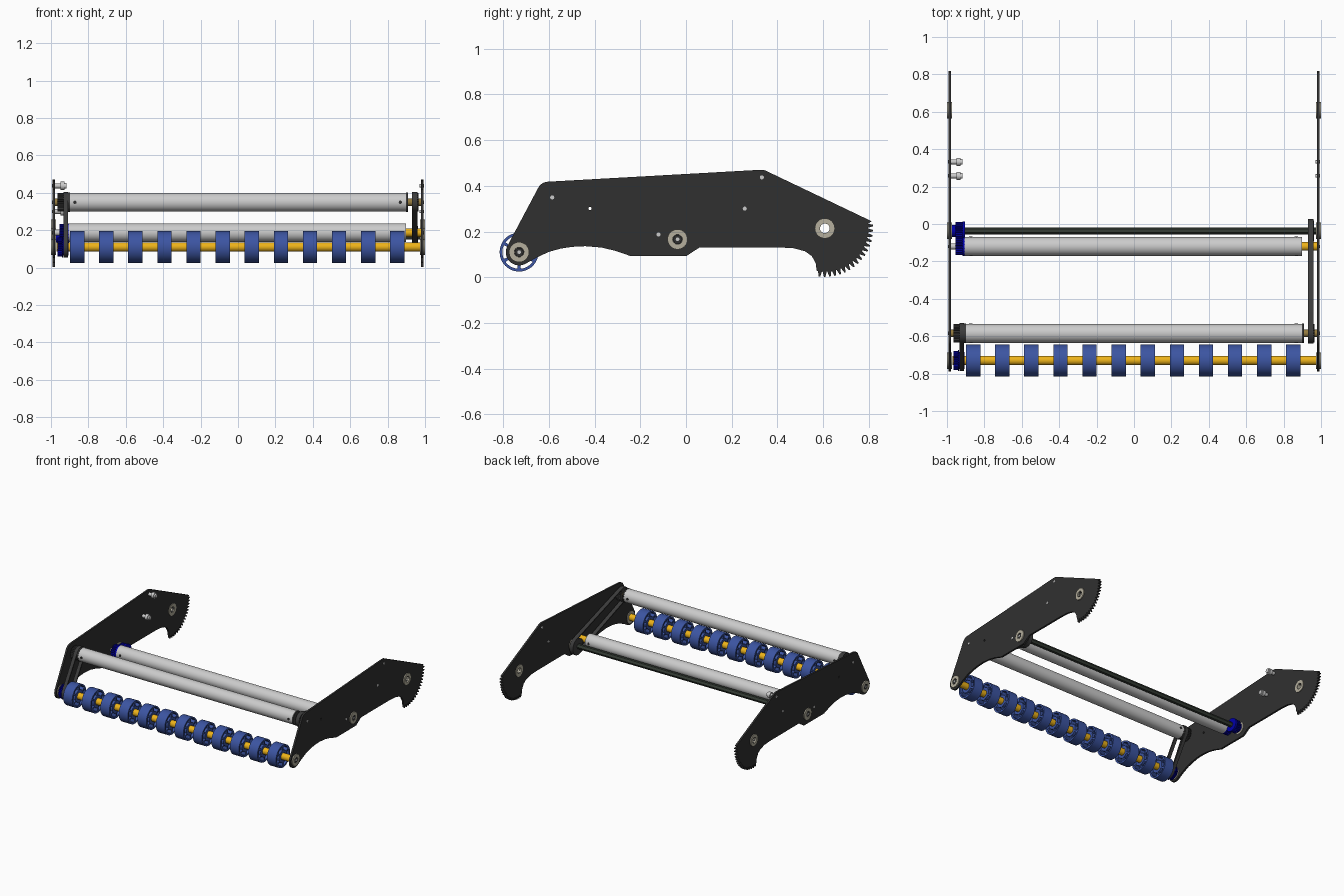
import bpy, bmesh
from math import sin, cos, pi, radians, acos, atan2, hypot
from mathutils import Matrix

if "Cube" in bpy.data.objects:
    bpy.data.objects.remove(bpy.data.objects["Cube"])

COLORS = {
    "black": (0.03, 0.03, 0.03, 1), "rubber": (0.045, 0.045, 0.045, 1),
    "blue": (0.045, 0.09, 0.36, 1), "deep_blue": (0.0, 0.0, 0.4, 1),
    "yellow": (0.85, 0.45, 0.01, 1), "beige": (0.46, 0.43, 0.34, 1),
    "shaft": (0.035, 0.045, 0.035, 1), "brass": (0.3, 0.2, 0.05, 1),
}
MATS = {}
for key, col in COLORS.items():
    MATS[key] = bpy.data.materials.new(key)
    MATS[key].diffuse_color = col


# ---- 2D profile helpers, all in the (y, z) plane ----
def arc(c, r, a0, a1, n):
    return [(c[0] + r * cos(a0 + (a1 - a0) * i / n), c[1] + r * sin(a0 + (a1 - a0) * i / n))
            for i in range(n + 1)]


def circle(c, r, n=32):
    return arc(c, r, 0, 2 * pi, n)[:-1]


def teeth(c, r_root, r_tip, a0, pitch, count):
    pts = []
    for i in range(count):
        for f, r in ((0.0, r_root), (0.28, r_tip), (0.55, r_tip), (0.83, r_root)):
            a = a0 + pitch * (i + f)
            pts.append((c[0] + r * cos(a), c[1] + r * sin(a)))
    return pts


def gear(c, r_root, r_tip, count):
    return teeth(c, r_root, r_tip, 0, 2 * pi / count, count)


def belt_loop(c1, r1, c2, r2):
    dy, dz = c2[0] - c1[0], c2[1] - c1[1]
    d, a = atan2(dz, dy), acos((r1 - r2) / hypot(dy, dz))
    return arc(c1, r1, d + a, d + 2 * pi - a, 24) + arc(c2, r2, d - a, d + a, 24)


# ---- extrude closed loops (first outline, then holes) from x0 to x1 ----
def extrude(name, loops, x0, x1, color=None):
    cu = bpy.data.curves.new(name, 'CURVE')
    cu.dimensions, cu.fill_mode = '2D', 'BOTH'
    cu.extrude = abs(x1 - x0) / 2
    for pts in loops:
        sp = cu.splines.new('POLY')
        sp.points.add(len(pts) - 1)
        for p, (y, z) in zip(sp.points, pts):
            p.co = (y, z, 0, 1)
        sp.use_cyclic_u = True
    tmp = bpy.data.objects.new(name + "_curve", cu)
    bpy.context.collection.objects.link(tmp)
    dg = bpy.context.evaluated_depsgraph_get()
    me = bpy.data.meshes.new_from_object(tmp.evaluated_get(dg))
    bpy.data.objects.remove(tmp)
    me.transform(Matrix(((0, 0, 1, (x0 + x1) / 2), (1, 0, 0, 0), (0, 1, 0, 0), (0, 0, 0, 1))))
    bm = bmesh.new()
    bm.from_mesh(me)
    bmesh.ops.remove_doubles(bm, verts=bm.verts, dist=1e-5)
    bmesh.ops.recalc_face_normals(bm, faces=bm.faces)
    bm.to_mesh(me)
    bm.free()
    me.shade_smooth()
    me.set_sharp_from_angle(angle=radians(30))
    me.materials.clear()
    if color:
        me.materials.append(MATS[color])
    ob = bpy.data.objects.new(name, me)
    bpy.context.collection.objects.link(ob)
    return ob


def rod(name, c, r, x0, x1, color=None, n=32, bore=0):
    return extrude(name, [circle(c, r, n)] + ([circle(c, bore, n)] if bore else []), x0, x1, color)


# ---- axis positions (y, z) ----
FRONT, UPPER = (-0.73, 0.11), (-0.585, 0.349)
MID, DRIVE, PIVOT = (-0.12, 0.187), (-0.037, 0.166), (0.607, 0.214)
PEGS = ((0.257, 0.30), (0.332, 0.437))

# ---- side plates with rear gear sector ----
outline = arc(FRONT, 0.058, radians(300), radians(152), 14)
outline += arc((-0.602, 0.368), 0.05, radians(152), radians(93), 8)
outline += [(0.325, 0.47), (0.345, 0.468), (0.812, 0.245)]
outline += teeth(PIVOT, 0.19, 0.212, radians(6), radians(-106 / 17), 17)
outline += [(0.571, 0.03), (0.568, 0.06), (0.55, 0.093), (0.52, 0.114), (0.47, 0.127), (0.40, 0.131),
            (0.06, 0.131), (0.0, 0.092), (-0.24, 0.092), (-0.31, 0.116), (-0.37, 0.13),
            (-0.44, 0.136), (-0.5, 0.133), (-0.55, 0.125), (-0.6, 0.111), (-0.65, 0.088)]
for s, side in ((-1, "left"), (1, "right")):
    extrude(side + "_plate", [outline, circle(PIVOT, 0.021), circle((-0.42, 0.301), 0.007, 16)],
            s * 0.978, s * 0.992, "black")
    # bearings in the plate
    for label, c in (("front", FRONT), ("drive", DRIVE), ("pivot", PIVOT)):
        rod(f"{side}_{label}_bearing", c, 0.044, s * 0.974, s * 1.0, "beige", bore=0.021)
        if label != "pivot":
            rod(f"{side}_{label}_bearing_core", c, 0.021, s * 0.974, s * 0.999, "black", 6)
            rod(f"{side}_{label}_bearing_screw", c, 0.008, s * 0.98, s * 1.0, None, 16)
    # bolts seen on the outer face
    for i, c in enumerate((UPPER, MID) + PEGS):
        rod(f"{side}_plate_bolt_{i}", c, 0.009, s * 0.97, s * 0.994, None, 16)
    # upper roller end: axle and toothed pulley with flange
    rod(side + "_upper_axle", UPPER, 0.02, s * 0.90, s * 0.978, "brass")
    extrude(side + "_upper_pulley", [gear(UPPER, 0.043, 0.05, 24)], s * 0.93, s * 0.966, "rubber")
    rod(side + "_upper_flange", UPPER, 0.052, s * 0.898, s * 0.908, "rubber")

# ---- grey cross rollers ----
rod("upper_roller", UPPER, 0.05, -0.905, 0.905, n=48)
rod("middle_roller", MID, 0.05, -0.905, 0.898, n=48, bore=0.042)
rod("middle_roller_axle", MID, 0.023, -0.95, 0.985, "yellow")
rod("middle_roller_left_spacer", MID, 0.016, -0.98, -0.95)
rod("drive_shaft", DRIVE, 0.019, -0.98, 0.98, "shaft", 6)

# screw heads near the roller ends
for label, (y, z) in (("upper", UPPER), ("middle", MID)):
    for x in (-0.872, 0.868):
        bpy.ops.mesh.primitive_cylinder_add(vertices=16, radius=0.009, depth=0.104,
                                            location=(x, y, z), rotation=(pi / 2, 0, 0))
        bpy.context.object.name = label + "_roller_screw"
        bpy.context.object.data.materials.append(MATS["black"])

# ---- front intake axle with twelve spoked wheels ----
rod("front_axle", FRONT, 0.025, -0.97, 0.985, "yellow")


def spoke_gap(c, r0, r1, a, half):
    return arc(c, r1, a - half, a + half, 8) + arc(c, r0, a + half, a - half, 8)


wheel = [circle(FRONT, 0.085, 48), circle(FRONT, 0.026)]
wheel += [spoke_gap(FRONT, 0.046, 0.073, k * pi / 3, radians(24)) for k in range(6)]
for i in range(12):
    x = -0.86 + i * 0.1556
    extrude(f"wheel_{i + 1}", wheel, x - 0.038, x + 0.038, "blue")

# ---- left drive: front belt and pulleys ----
extrude("left_belt", [belt_loop(UPPER, 0.055, FRONT, 0.055), belt_loop(UPPER, 0.046, FRONT, 0.046)],
        -0.934, -0.908, "rubber")
rod("left_upper_belt_pulley", UPPER, 0.046, -0.934, -0.906, "rubber")
rod("left_front_belt_pulley", FRONT, 0.046, -0.936, -0.906, "deep_blue")
extrude("left_front_pulley", [gear(FRONT, 0.042, 0.05, 24)], -0.966, -0.936, "deep_blue")
rod("left_front_flange", FRONT, 0.056, -0.942, -0.936, "deep_blue")

# ---- left meshing gears between drive shaft and middle roller ----
for label, c in (("drive", DRIVE), ("middle", MID)):
    extrude(label + "_gear", [gear(c, 0.039, 0.047, 20)], -0.955, -0.918, "deep_blue")
    rod(label + "_gear_flange", c, 0.05, -0.918, -0.904, "deep_blue")
rod("drive_gear_hub", DRIVE, 0.032, -0.972, -0.955, "deep_blue")

# ---- right drive: long belt and pulleys ----
extrude("right_belt", [belt_loop(UPPER, 0.055, DRIVE, 0.065), belt_loop(UPPER, 0.047, DRIVE, 0.057)],
        0.93, 0.96, "rubber")
rod("right_drive_pulley", DRIVE, 0.057, 0.93, 0.962, "rubber")

# ---- stepped pegs on the inner left plate ----
for i, c in enumerate(PEGS):
    for part, r, x0, x1 in (("stem", 0.013, -0.98, -0.95), ("head", 0.022, -0.95, -0.928),
                            ("tip", 0.015, -0.928, -0.917)):
        rod(f"peg_{i + 1}_{part}", c, r, x0, x1, None, 24)

for m in bpy.data.materials:
    if m.users and not m.is_grease_pencil:
        m.use_nodes = True
        m.node_tree.nodes["Principled BSDF"].inputs["Base Color"].default_value = m.diffuse_color
